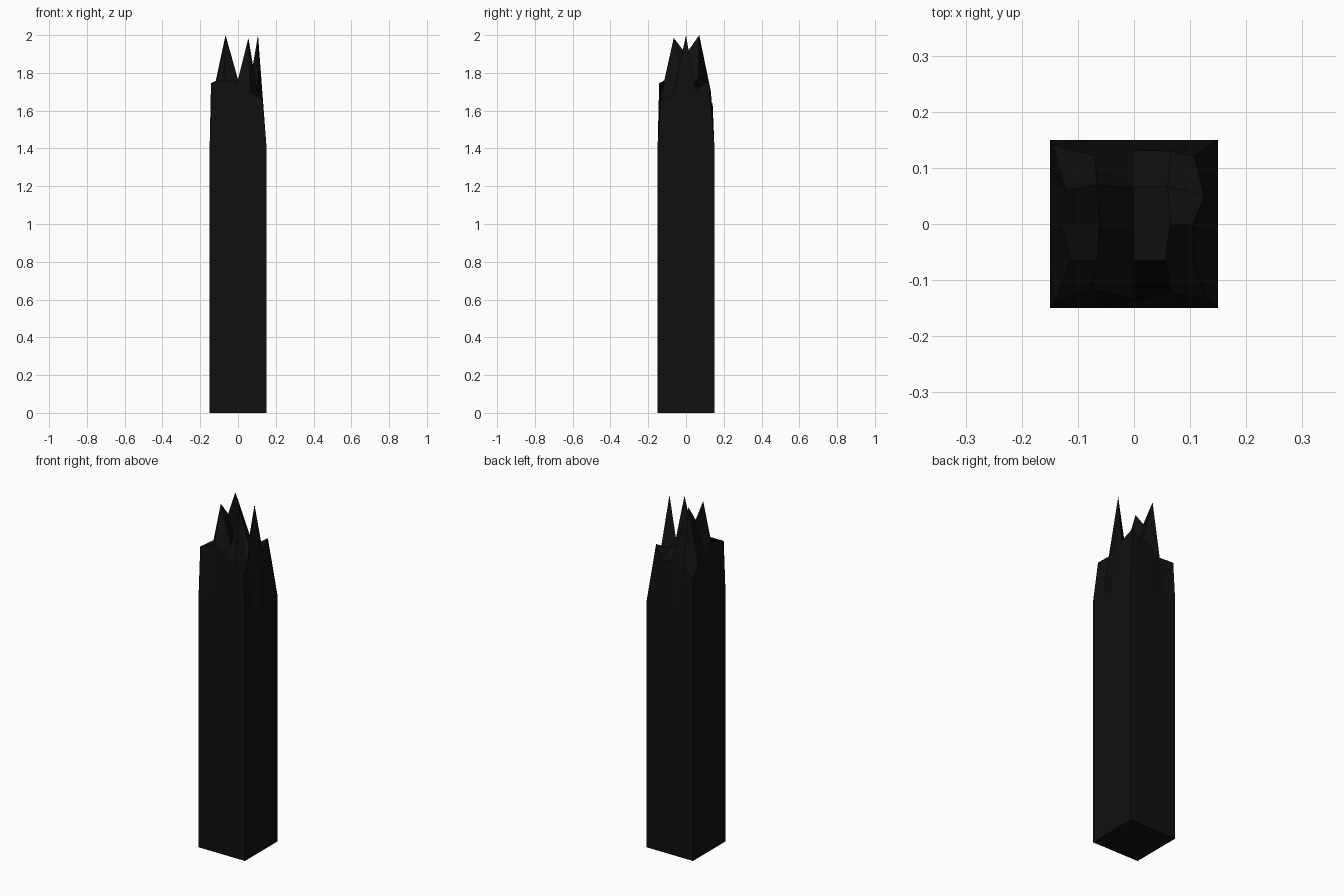
import bpy, bmesh

if "Cube" in bpy.data.objects:
    bpy.data.objects.remove(bpy.data.objects["Cube"])

HALF, BREAK_Z = 0.15, 1.42
STEPS = [-0.15, -0.075, 0.0, 0.075, 0.15]

# Splintered top: rows from front (-y) to back (+y), points from left to right
TOP = [
    [(-.143, -.142, 1.745), (-.075, -.115, 1.76), (0, -.135, 1.74), (.068, -.125, 1.70), (.13, -.133, 1.66)],
    [(-.112, -.065, 1.76), (-.065, -.065, 1.985), (0, -.065, 1.765), (.055, -.065, 1.985), (.106, -.068, 1.68)],
    [(-.13, 0, 1.70), (-.062, 0, 1.90), (0, 0, 1.72), (.065, 0, 1.76), (.106, 0, 2.0)],
    [(-.122, .06, 1.69), (-.066, .07, 2.0), (0, .065, 1.765), (.06, .067, 1.73), (.125, .05, 1.71)],
    [(-.145, .141, 1.64), (-.07, .122, 1.65), (0, .132, 1.70), (.065, .13, 1.68), (.108, .12, 1.76)],
]

bm = bmesh.new()
top = [[bm.verts.new(p) for p in row] for row in TOP]
for r in range(4):
    for c in range(4):
        bm.faces.new((top[r][c], top[r][c + 1], top[r + 1][c + 1], top[r + 1][c]))

# Rim indices walked counter-clockwise
rim = ([(0, c) for c in range(4)] + [(r, 4) for r in range(4)]
       + [(4, c) for c in range(4, 0, -1)] + [(r, 0) for r in range(4, 0, -1)])
upper = [top[r][c] for r, c in rim]


def square_ring(z):
    return [bm.verts.new((STEPS[c], STEPS[r], z)) for r, c in rim]


# Shaft: splintered collar, straight sides and flat foot
collar, foot = square_ring(BREAK_Z), square_ring(0)
for hi, lo in ((upper, collar), (collar, foot)):
    for i in range(16):
        j = (i + 1) % 16
        bm.faces.new((lo[i], lo[j], hi[j], hi[i]))
bm.faces.new(foot[::-1])
bmesh.ops.recalc_face_normals(bm, faces=bm.faces)

mesh = bpy.data.meshes.new("broken_post")
bm.to_mesh(mesh)
bm.free()
post = bpy.data.objects.new("broken_post", mesh)
bpy.context.collection.objects.link(post)

# Charred black colour
mat = bpy.data.materials.new("charred_black")
mat.diffuse_color = (0.005, 0.005, 0.005, 1)
mat.use_nodes = True
mat.node_tree.nodes["Principled BSDF"].inputs["Base Color"].default_value = mat.diffuse_color
mesh.materials.append(mat)
